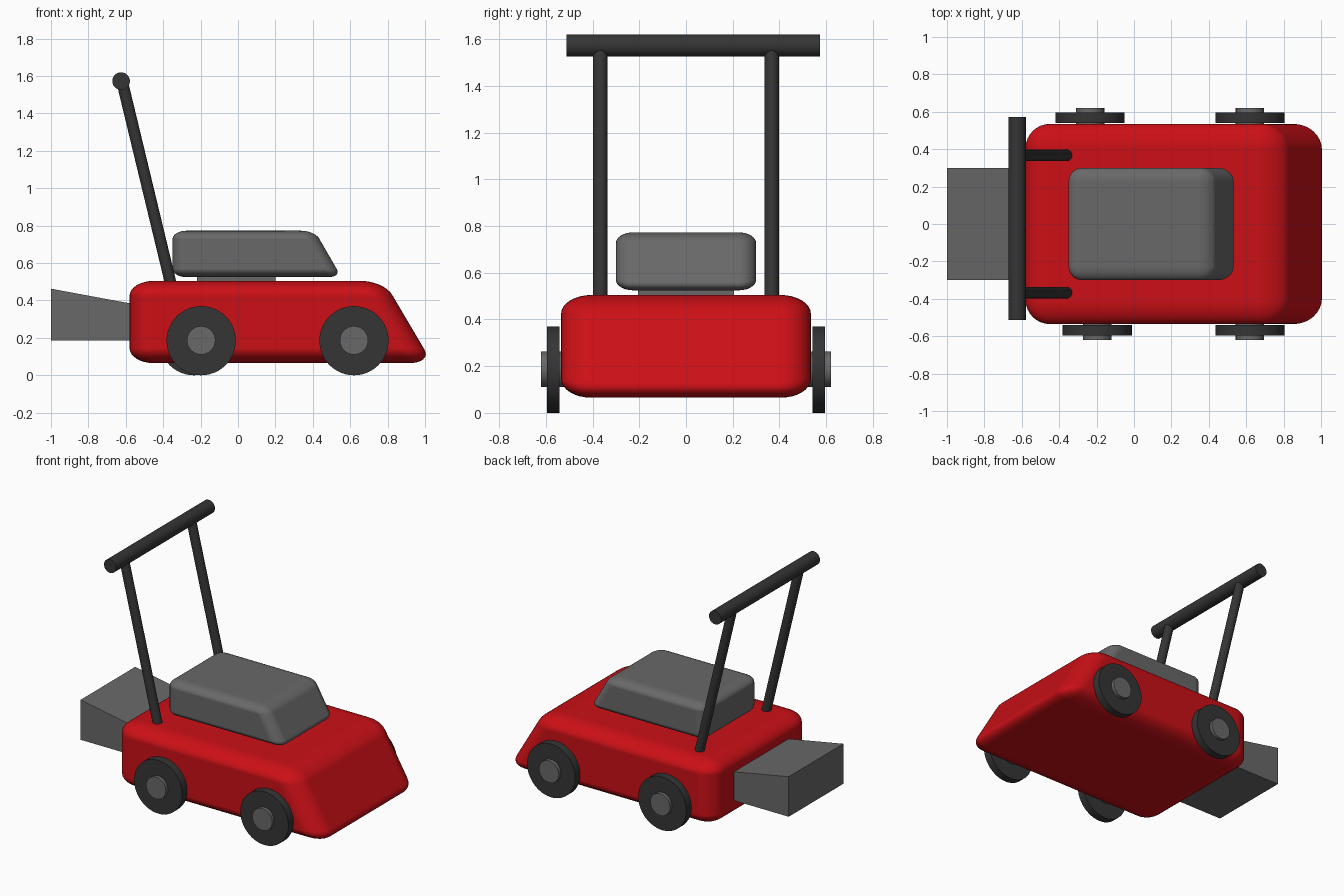
import bpy, bmesh, math
from mathutils import Vector

if "Cube" in bpy.data.objects:
    bpy.data.objects.remove(bpy.data.objects["Cube"])


def material(name, rgb):
    m = bpy.data.materials.new(name)
    m.diffuse_color = (*rgb, 1)
    m.use_nodes = True
    m.node_tree.nodes["Principled BSDF"].inputs["Base Color"].default_value = m.diffuse_color
    return m


RED = material("red_paint", (0.6, 0.005, 0.008))
DARK = material("dark_rubber", (0.035, 0.035, 0.035))
GREY = material("grey_plastic", (0.14, 0.14, 0.14))


def prism(name, profile, half_width, mat):
    """Side profile (x, z) extruded along y, centred on y = 0."""
    bm = bmesh.new()
    face = bm.faces.new([bm.verts.new((x, -half_width, z)) for x, z in profile])
    ext = bmesh.ops.extrude_face_region(bm, geom=[face])
    moved = [v for v in ext["geom"] if isinstance(v, bmesh.types.BMVert)]
    bmesh.ops.translate(bm, verts=moved, vec=(0, 2 * half_width, 0))
    bmesh.ops.recalc_face_normals(bm, faces=bm.faces)
    mesh = bpy.data.meshes.new(name)
    bm.to_mesh(mesh)
    bm.free()
    obj = bpy.data.objects.new(name, mesh)
    bpy.context.collection.objects.link(obj)
    mesh.materials.append(mat)
    return obj


def shell(name, x0, x_top, x_bottom, half_width, z0, z1, radius, mat):
    """Rounded wedge; the squashed z scale makes the rounding elliptical."""
    squash = 0.62
    h = (z1 - z0) / squash
    obj = prism(name, [(x0, 0), (x_bottom, 0), (x_top, h), (x0, h)], half_width, mat)
    obj.location.z = z0
    obj.scale.z = squash
    for p in obj.data.polygons:
        p.use_smooth = True
    bevel = obj.modifiers.new("rounding", 'BEVEL')
    bevel.width = radius
    bevel.segments = 8
    bevel.limit_method = 'NONE'
    bevel.harden_normals = True
    return obj


def rod(name, a, b, radius, mat, sides=32):
    """Cylinder between two points."""
    a, b = Vector(a), Vector(b)
    bpy.ops.mesh.primitive_cylinder_add(vertices=sides, radius=radius,
                                        depth=(b - a).length, location=(a + b) / 2)
    obj = bpy.context.object
    obj.name = name
    obj.rotation_euler = (b - a).to_track_quat('Z', 'Y').to_euler()
    obj.data.materials.append(mat)
    bpy.ops.object.shade_smooth_by_angle(angle=math.radians(40))
    return obj


# Deck and engine hood share one shape at two sizes
shell("deck", -0.58, 0.78, 1.04, 0.535, 0.065, 0.505, 0.13, RED)
shell("engine_hood", -0.35, 0.41, 0.553, 0.30, 0.525, 0.773, 0.073, GREY)

# Plate between deck and hood
prism("engine_mount", [(-0.22, 0.48), (0.2, 0.48), (0.2, 0.56), (-0.22, 0.56)], 0.205, GREY)

# Grass collector
prism("grass_box", [(-1, 0.185), (-0.53, 0.185), (-0.53, 0.376), (-1, 0.463)], 0.30, GREY)

# Wheels with hubs; the left rear one sits slightly further back
for side, s, rear_x in (("right", -1, -0.197), ("left", 1, -0.235)):
    for end, x in (("rear", rear_x), ("front", 0.62)):
        rod(f"{end}_{side}_wheel", (x, s * 0.541, 0.185), (x, s * 0.596, 0.185), 0.185, DARK, 48)
        rod(f"{end}_{side}_hub", (x, s * 0.52, 0.187), (x, s * 0.62, 0.187), 0.076, GREY)
    # Handle leg
    rod(f"{side}_handle_leg", (-0.352, s * 0.367, 0.46), (-0.617, s * 0.367, 1.56), 0.031, DARK)

# Grip bar
rod("handle_bar", (-0.625, -0.512, 1.573), (-0.625, 0.573, 1.573), 0.047, DARK)
